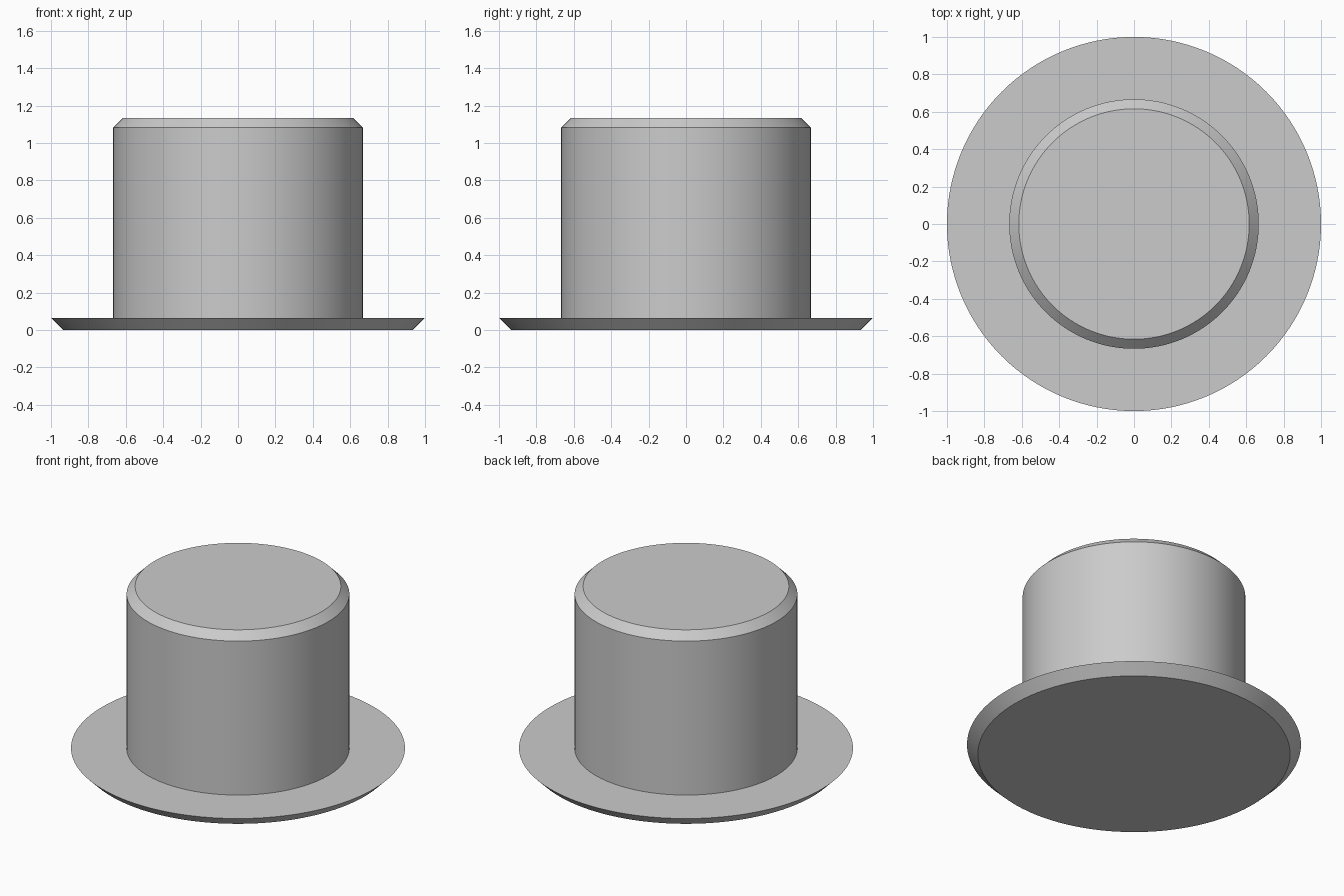
import bpy
import bmesh
from math import radians, tau
from mathutils import Matrix

if "Cube" in bpy.data.objects:
    bpy.data.objects.remove(bpy.data.objects["Cube"], do_unlink=True)

SEGMENTS = 128

# Single plain grey finish
grey = bpy.data.materials.new("light_grey")
grey.use_nodes = True
colour = (0.6, 0.6, 0.6, 1)
grey.diffuse_color = colour
grey.node_tree.nodes["Principled BSDF"].inputs["Base Color"].default_value = colour


def lathe(name, profile):
    """Turn a (radius, height) profile about z, capping both ends."""
    bm = bmesh.new()
    rings = []
    for radius, height in profile:
        rings.append([
            bm.verts.new(Matrix.Rotation(tau * i / SEGMENTS, 3, "Z") @ bm_point)
            for i in range(SEGMENTS)
            for bm_point in [Matrix.Translation((radius, 0, height)).translation]
        ])
    for low, high in zip(rings, rings[1:]):
        for i in range(SEGMENTS):
            j = (i + 1) % SEGMENTS
            bm.faces.new((low[i], low[j], high[j], high[i]))
    bm.faces.new(reversed(rings[0]))
    bm.faces.new(rings[-1])
    mesh = bpy.data.meshes.new(name)
    bm.to_mesh(mesh)
    bm.free()
    mesh.materials.append(grey)
    obj = bpy.data.objects.new(name, mesh)
    bpy.context.collection.objects.link(obj)
    bpy.ops.object.select_all(action="DESELECT")
    obj.select_set(True)
    bpy.context.view_layer.objects.active = obj
    bpy.ops.object.shade_smooth_by_angle(angle=radians(30))
    return obj


# Wide flange bevelled underneath, then a plug with a chamfered top rim
lathe("flanged_plug", [
    (0.935, 0), (1, 0.065),
    (0.667, 0.065), (0.667, 1.082), (0.616, 1.133),
])
